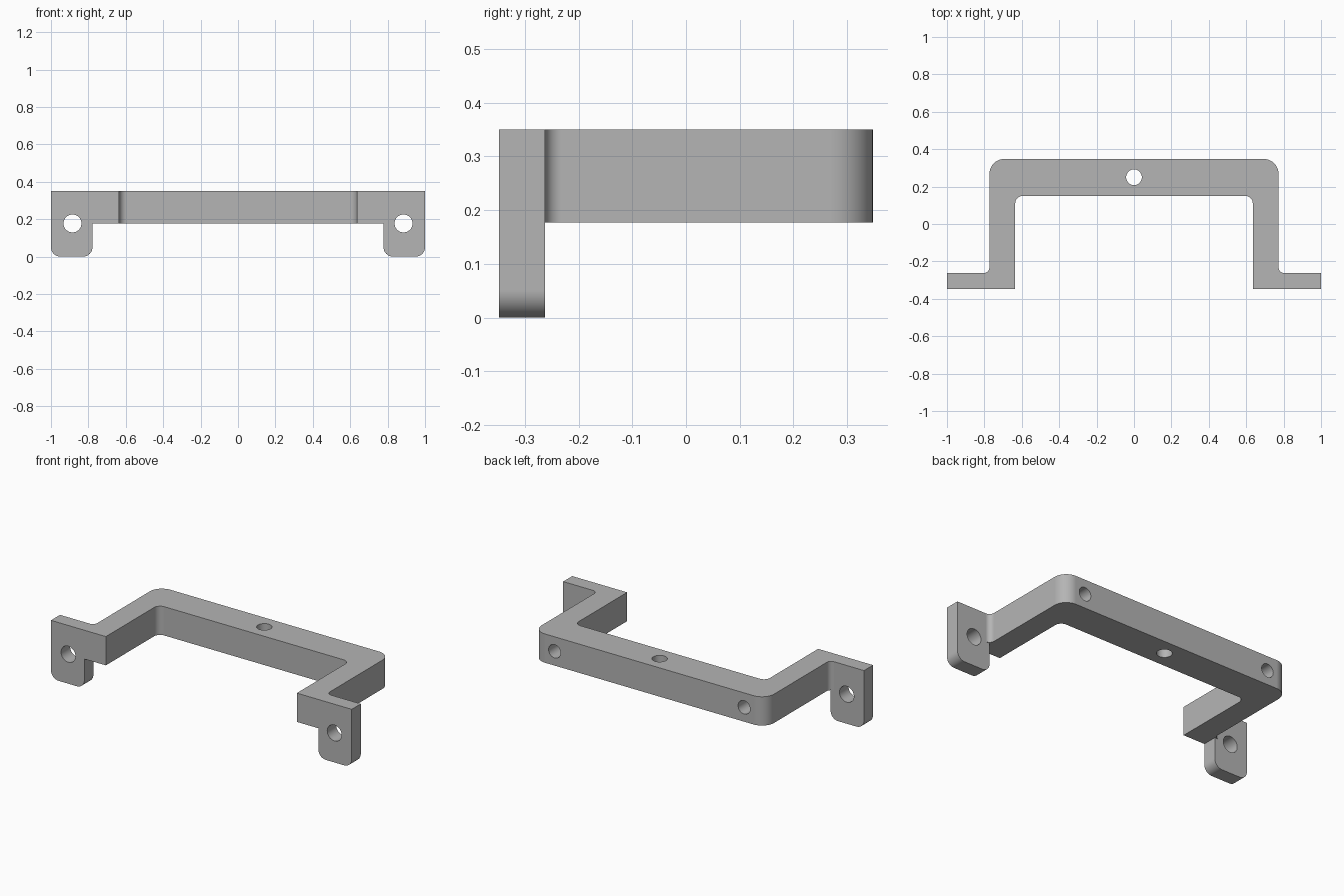
import bpy
import bmesh
from math import cos, sin, pi
from mathutils import Vector, Matrix

cube = bpy.data.objects.get("Cube")
if cube:
    bpy.data.objects.remove(cube)

HALF_DEPTH = 0.348
HEIGHT = 0.35
BAND_BOTTOM = 0.177
FOOT_BACK = -0.262

grey = bpy.data.materials.new("plain grey")
grey.use_nodes = True
grey.diffuse_color = (0.46, 0.46, 0.46, 1)
grey.node_tree.nodes["Principled BSDF"].inputs["Base Color"].default_value = grey.diffuse_color


def rounded(corners, steps=10):
    """Round the right-angled corners (x, y, radius) of a closed outline."""
    out = []
    for i, (x, y, r) in enumerate(corners):
        p = Vector((x, y))
        if r == 0:
            out.append(p)
            continue
        a = (Vector(corners[i - 1][:2]) - p).normalized()
        b = (Vector(corners[(i + 1) % len(corners)][:2]) - p).normalized()
        centre = p + r * (a + b)
        for k in range(steps + 1):
            t = k / steps * pi / 2
            out.append(centre - r * (b * cos(t) + a * sin(t)))
    return out


def finish(name, bm):
    bmesh.ops.recalc_face_normals(bm, faces=bm.faces[:])
    mesh = bpy.data.meshes.new(name)
    bm.to_mesh(mesh)
    bm.free()
    mesh.materials.append(grey)
    obj = bpy.data.objects.new(name, mesh)
    bpy.context.collection.objects.link(obj)
    return obj


def prism(name, points, shift):
    bm = bmesh.new()
    face = bm.faces.new([bm.verts.new(p) for p in points])
    new = bmesh.ops.extrude_face_region(bm, geom=[face])["geom"]
    verts = [v for v in new if isinstance(v, bmesh.types.BMVert)]
    bmesh.ops.translate(bm, verts=verts, vec=shift)
    return finish(name, bm)


def drill(name, centre, radius, length, axis):
    bm = bmesh.new()
    turn = Matrix.Rotation(pi / 2, 4, "X") if axis == "Y" else Matrix()
    bmesh.ops.create_cone(bm, cap_ends=True, segments=40, radius1=radius,
                          radius2=radius, depth=length,
                          matrix=Matrix.Translation(centre) @ turn)
    obj = finish(name, bm)
    obj.hide_render = True
    return obj


def combine(target, tool, operation):
    bpy.context.view_layer.objects.active = target
    mod = target.modifiers.new(operation, "BOOLEAN")
    mod.object = tool
    mod.operation = operation
    mod.solver = "EXACT"
    bpy.ops.object.modifier_apply(modifier=mod.name)
    bpy.data.objects.remove(tool)


# Bent band seen from above: crossbar, two arms and outward flanges
half = [(0.773, HALF_DEPTH, 0.08), (0.773, FOOT_BACK, 0.03), (1, FOOT_BACK, 0),
        (1, -HALF_DEPTH, 0), (0.635, -HALF_DEPTH, 0), (0.635, 0.15, 0.04)]
outline = half + [(-x, y, r) for x, y, r in reversed(half)]
bracket = prism("mounting_bracket",
                [(p.x, p.y, BAND_BOTTOM) for p in rounded(outline)],
                (0, 0, HEIGHT - BAND_BOTTOM))

# Feet hanging from the flanges, with rounded lower corners
for s in (-1, 1):
    tab = rounded([(s * 0.778, 0.25, 0), (s * 0.778, 0, 0.05),
                   (s, 0, 0.05), (s, 0.25, 0)])
    foot = prism("foot", [(p.x, -HALF_DEPTH, p.y) for p in tab],
                 (0, FOOT_BACK + HALF_DEPTH, 0))
    combine(bracket, foot, "UNION")

# Screw holes: through the feet, blind in the back, through the crossbar
for s in (-1, 1):
    combine(bracket, drill("foot_hole", (s * 0.885, -0.3, 0.177), 0.048, 0.3, "Y"), "DIFFERENCE")
    combine(bracket, drill("back_hole", (s * 0.63, HALF_DEPTH, 0.263), 0.04, 0.3, "Y"), "DIFFERENCE")
combine(bracket, drill("crossbar_hole", (0, 0.25, 0.26), 0.042, 0.5, "Z"), "DIFFERENCE")

# Smooth fillets and hole walls, crisp edges elsewhere
bpy.ops.object.select_all(action="DESELECT")
bracket.select_set(True)
bpy.context.view_layer.objects.active = bracket
bpy.ops.object.shade_smooth_by_angle(angle=pi / 6)
normals = bracket.modifiers.new("even shading", "WEIGHTED_NORMAL")
normals.keep_sharp = True
